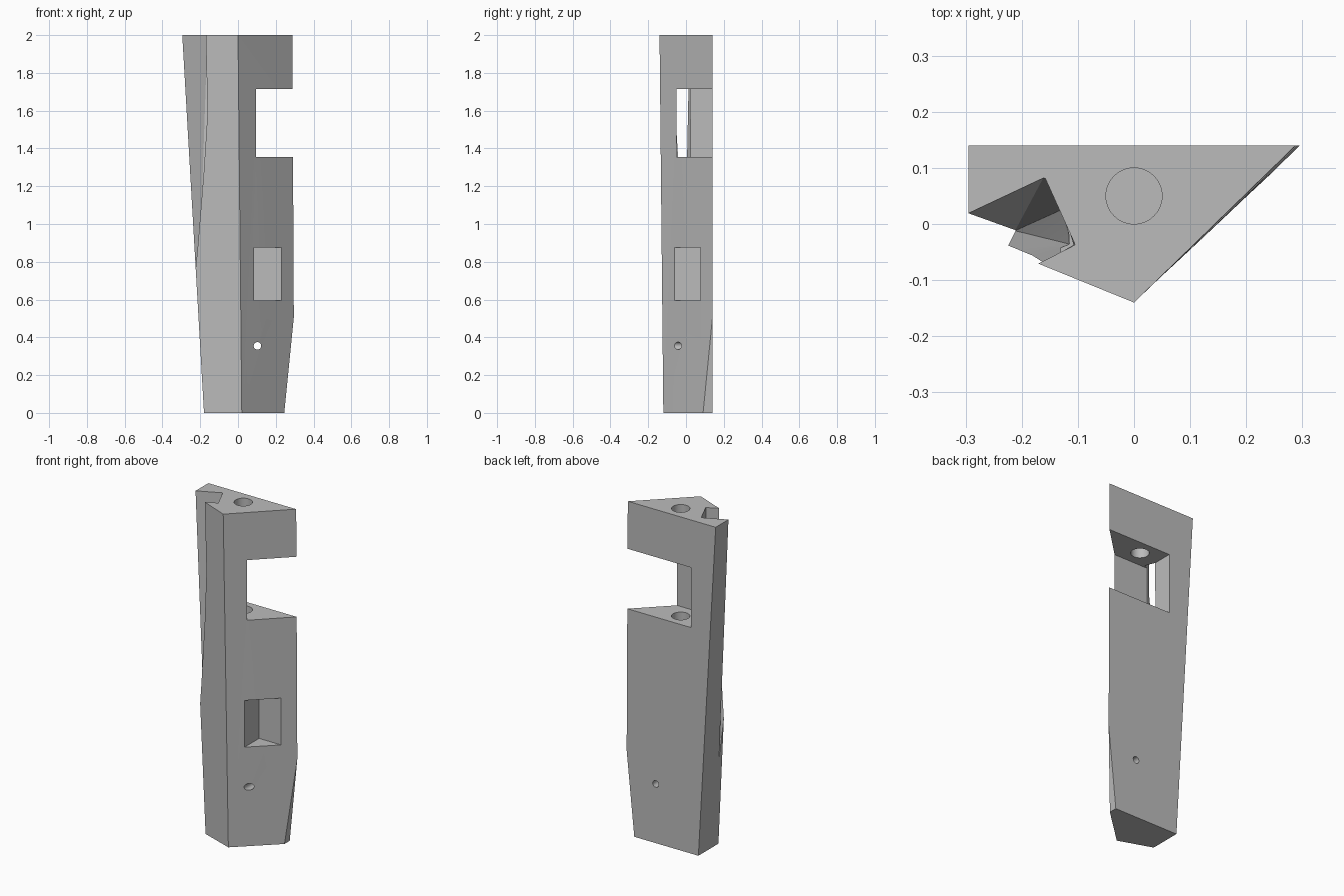
import bpy
import bmesh
from mathutils import Vector

cube = bpy.data.objects.get("Cube")
if cube:
    bpy.data.objects.remove(cube, do_unlink=True)

grey = bpy.data.materials.new("plain_grey")
grey.use_nodes = True
GREY = (0.5, 0.5, 0.5, 1)
grey.diffuse_color = GREY
grey.node_tree.nodes["Principled BSDF"].inputs["Base Color"].default_value = GREY


def finish(name, bm):
    bmesh.ops.recalc_face_normals(bm, faces=bm.faces)
    mesh = bpy.data.meshes.new(name)
    bm.to_mesh(mesh)
    bm.free()
    mesh.materials.append(grey)
    obj = bpy.data.objects.new(name, mesh)
    bpy.context.collection.objects.link(obj)
    return obj


def hull(name, points):
    bm = bmesh.new()
    verts = [bm.verts.new(p) for p in points]
    res = bmesh.ops.convex_hull(bm, input=verts)
    loose = [v for v in bm.verts if not v.link_faces]
    bmesh.ops.delete(bm, geom=loose, context="VERTS")
    bmesh.ops.dissolve_limit(bm, angle_limit=0.005, verts=bm.verts, edges=bm.edges)
    return finish(name, bm)


def box(name, lo, hi):
    return hull(name, [(x, y, z) for x in (lo[0], hi[0])
                       for y in (lo[1], hi[1]) for z in (lo[2], hi[2])])


def rod(name, start, end, radius, sides):
    start, end = Vector(start), Vector(end)
    axis = end - start
    bm = bmesh.new()
    bmesh.ops.create_cone(bm, cap_ends=True, segments=sides, radius1=radius,
                          radius2=radius, depth=axis.length)
    bmesh.ops.rotate(bm, verts=bm.verts,
                     matrix=axis.to_track_quat("Z", "Y").to_matrix())
    bmesh.ops.translate(bm, verts=bm.verts, vec=(start + end) / 2)
    return finish(name, bm)


# Tapered body between a bottom and a top outline
bottom = [(-0.18, 0.14), (0.298, 0.14), (0.02, -0.12), (-0.18, -0.05)]
top = [(-0.295, 0.14), (0.288, 0.14), (0, -0.14), (-0.295, -0.02)]
bm = bmesh.new()
low = [bm.verts.new((x, y, 0)) for x, y in bottom]
high = [bm.verts.new((x, y, 2)) for x, y in top]
bm.faces.new(low)
bm.faces.new(high)
for i in range(4):
    j = (i + 1) % 4
    bm.faces.new((low[i], low[j], high[j], high[i]))
# Sloped trim on the lower outer corner
bmesh.ops.triangulate(bm, faces=[f for f in bm.faces if abs(f.normal.z) < 0.9 and len(f.verts) > 4])
res = bmesh.ops.bisect_plane(bm, geom=bm.verts[:] + bm.edges[:] + bm.faces[:],
                             plane_co=(0.245, 0, 0), plane_no=(1, 0, -0.1),
                             clear_outer=True)
rim = [e for e in res["geom_cut"] if isinstance(e, bmesh.types.BMEdge)]
bmesh.ops.holes_fill(bm, edges=rim, sides=0)
body = finish("body", bm)

# Cutters for the window, the shaft, the pocket, the pin and the corner recess
cutters = [
    box("window_cutter", (-0.13, -0.05, 1.355), (0.5, 0.5, 1.715)),
    rod("shaft_cutter", (0, 0.05, 1.0), (0, 0.05, 2.1), 0.05, 48),
    box("pocket_cutter", (0.085, -0.3, 0.595), (0.4, 0.078, 0.875)),
    rod("pin_cutter", (0.103, -0.4, 0.355), (0.103, 0.4, 0.355), 0.02, 24),
    hull("recess_cutter", [
        (-0.16, 0.085, 2.05), (-0.105, -0.037, 2.05), (-0.17, -0.07, 2.05),
        (-0.43, -0.042, 2.05), (-0.44, -0.2, 2.05),
        (-0.13, 0.025, 1.25), (-0.11, -0.037, 1.4), (-0.168, -0.072, 1.6),
        (-0.235, -0.045, 0.78), (-0.212, -0.012, 0.53)]),
]
for cutter in cutters:
    mod = body.modifiers.new(cutter.name, "BOOLEAN")
    mod.operation = "DIFFERENCE"
    mod.solver = "EXACT"
    mod.object = cutter
    cutter.hide_render = True
    cutter.hide_set(True)
    cutter.display_type = "WIRE"

# Keep edges crisp, with round holes smooth
bpy.ops.object.select_all(action="DESELECT")
body.select_set(True)
bpy.context.view_layer.objects.active = body
for mod in list(body.modifiers):
    bpy.ops.object.modifier_apply(modifier=mod.name)
bpy.ops.object.shade_smooth_by_angle(angle=0.35)
for cutter in cutters:
    bpy.data.objects.remove(cutter, do_unlink=True)
